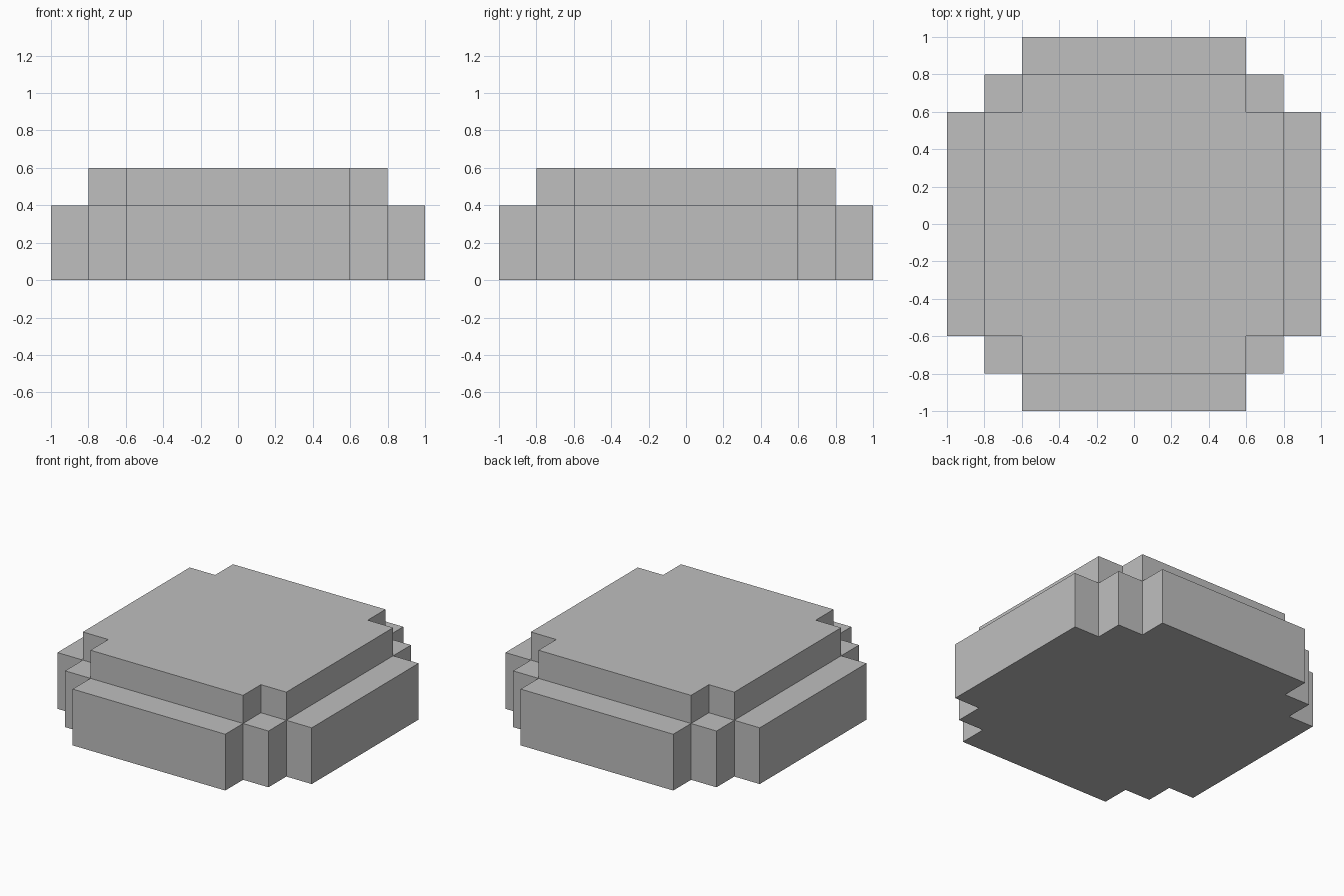
import bpy
import bmesh

default_cube = bpy.data.objects.get("Cube")
if default_cube:
    bpy.data.objects.remove(default_cube, do_unlink=True)

# Plain grey material
grey = bpy.data.materials.new("plain grey")
grey.use_nodes = True
grey.diffuse_color = (0.52, 0.52, 0.52, 1)
grey.node_tree.nodes["Principled BSDF"].inputs["Base Color"].default_value = grey.diffuse_color

STEPS = [-1, -0.8, -0.6, 0.6, 0.8, 1]
LOWER_HEIGHT = 0.4
UPPER_HEIGHT = 0.2


def ring(i, j):
    """How many steps a plan cell lies away from the central cell."""
    return abs(i - 2) + abs(j - 2)


def raise_faces(bm, faces, height):
    """Extrude faces straight up as one region."""
    result = bmesh.ops.extrude_face_region(bm, geom=faces)
    verts = [g for g in result["geom"] if isinstance(g, bmesh.types.BMVert)]
    bmesh.ops.translate(bm, verts=verts, vec=(0, 0, height))
    return [g for g in result["geom"] if isinstance(g, bmesh.types.BMFace)]


# Plan of the slab: a square grid with stepped corners left out
bm = bmesh.new()
points = [[bm.verts.new((x, y, 0)) for y in STEPS] for x in STEPS]
for i in range(5):
    for j in range(5):
        if ring(i, j) <= 2:
            bm.faces.new((points[i][j], points[i + 1][j],
                          points[i + 1][j + 1], points[i][j + 1]))
bmesh.ops.delete(bm, geom=[v for v in bm.verts if not v.link_faces], context="VERTS")

# Lower tier, then the cross-shaped upper tier on its inner cells
top = raise_faces(bm, bm.faces[:], LOWER_HEIGHT)
inner = []
for face in top:
    c = face.calc_center_median()
    x, y = abs(c.x), abs(c.y)
    if max(x, y) < 0.8 and min(x, y) < 0.6:
        inner.append(face)
raise_faces(bm, inner, UPPER_HEIGHT)

# Merge coplanar cells into clean flat faces
bmesh.ops.recalc_face_normals(bm, faces=bm.faces[:])
bmesh.ops.dissolve_limit(bm, angle_limit=0.01, verts=bm.verts[:], edges=bm.edges[:])

mesh = bpy.data.meshes.new("stepped_slab")
bm.to_mesh(mesh)
bm.free()
mesh.materials.append(grey)
slab = bpy.data.objects.new("stepped_slab", mesh)
bpy.context.collection.objects.link(slab)
